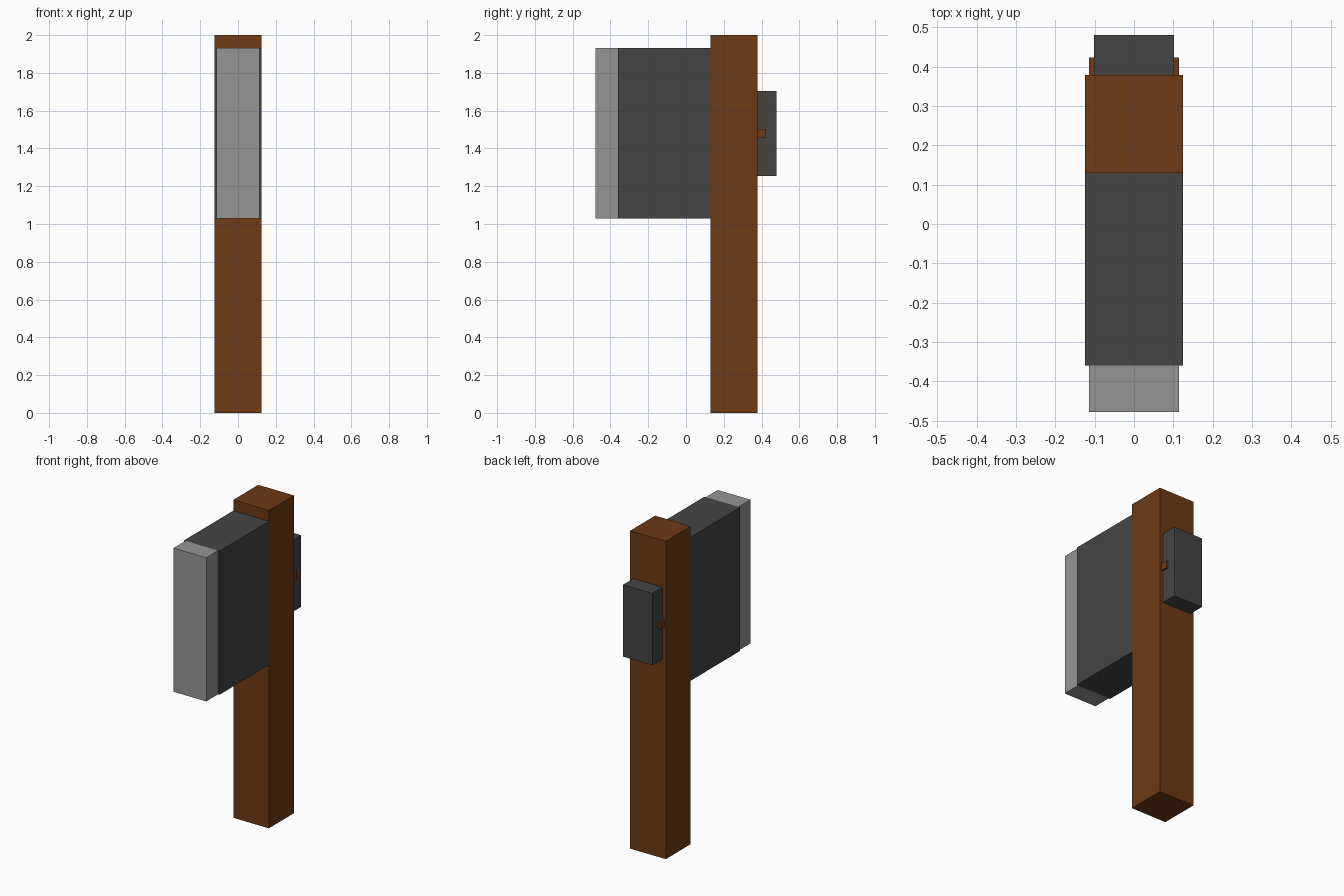
import bpy
from mathutils import Matrix, Vector

if "Cube" in bpy.data.objects:
    bpy.data.objects.remove(bpy.data.objects["Cube"])


def material(name, color):
    mat = bpy.data.materials.new(name)
    mat.diffuse_color = (*color, 1.0)
    mat.use_nodes = True
    mat.node_tree.nodes["Principled BSDF"].inputs["Base Color"].default_value = mat.diffuse_color
    return mat


def box(name, x, y, z, mat):
    """Flat-sided box from (min, max) ranges on each axis."""
    lo, hi = Vector((x[0], y[0], z[0])), Vector((x[1], y[1], z[1]))
    bpy.ops.mesh.primitive_cube_add(size=1, location=(lo + hi) / 2)
    obj = bpy.context.object
    obj.name = name
    obj.data.transform(Matrix.Diagonal((*(hi - lo), 1.0)))
    obj.data.materials.append(mat)
    return obj


wood = material("wood", (0.156, 0.042, 0.008))
dark = material("dark_metal", (0.06, 0.06, 0.06))
light = material("light_metal", (0.30, 0.30, 0.30))

# Upright wooden handle
box("handle", (-0.124, 0.124), (0.13, 0.378), (0, 2), wood)

# Tall blade body with a slightly thinner, lighter cutting edge
box("blade", (-0.124, 0.124), (-0.36, 0.13), (1.028, 1.932), dark)
box("blade_edge", (-0.114, 0.114), (-0.478, -0.36), (1.028, 1.932), light)

# Counterweight behind the handle, with a wooden pin through it
box("back_block", (-0.102, 0.102), (0.378, 0.48), (1.253, 1.705), dark)
box("cross_pin", (-0.114, 0.114), (0.378, 0.423), (1.459, 1.504), wood)
